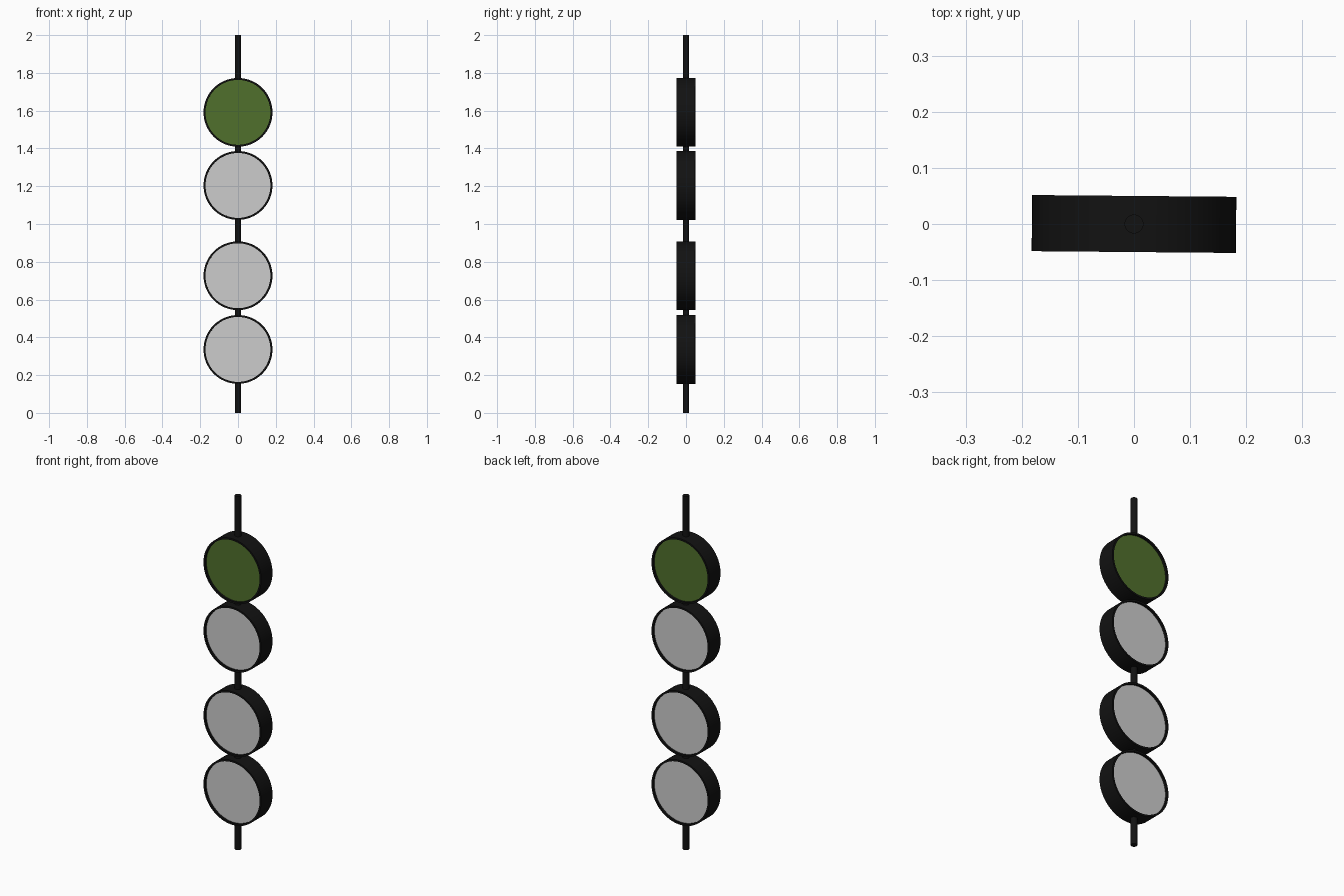
import bpy, bmesh, math
from mathutils import Matrix

if "Cube" in bpy.data.objects:
    bpy.data.objects.remove(bpy.data.objects["Cube"])


def material(name, rgb):
    m = bpy.data.materials.new(name)
    m.diffuse_color = (*rgb, 1)
    m.use_nodes = True
    m.node_tree.nodes["Principled BSDF"].inputs["Base Color"].default_value = m.diffuse_color
    return m


black = material("black casing", (0.006, 0.006, 0.006))
green = material("green lens", (0.08, 0.16, 0.025))
grey = material("pale grey lens", (0.6, 0.6, 0.6))

R, HALF, RIM, RECESS = 0.182, 0.05, 0.01, 0.012


def finish(bm, name, mats):
    me = bpy.data.meshes.new(name)
    bm.normal_update()
    bm.to_mesh(me)
    bm.free()
    ob = bpy.data.objects.new(name, me)
    bpy.context.collection.objects.link(ob)
    for m in mats:
        me.materials.append(m)
    bpy.context.view_layer.objects.active = ob
    ob.select_set(True)
    bpy.ops.object.shade_smooth_by_angle(angle=math.radians(30))
    ob.select_set(False)
    return ob


# Round two-sided lamp: casing drum with a recessed lens on both faces
def lamp(name, z, lens):
    bm = bmesh.new()
    bmesh.ops.create_cone(bm, cap_ends=True, segments=64, radius1=R, radius2=R,
                          depth=2 * HALF, matrix=Matrix.Rotation(math.pi / 2, 4, 'X'))
    bm.normal_update()
    for cap in [f for f in bm.faces if len(f.verts) > 4]:
        bmesh.ops.inset_region(bm, faces=[cap], thickness=RIM)
        wall = bmesh.ops.extrude_discrete_faces(bm, faces=[cap])["faces"][0]
        shift = -math.copysign(RECESS, wall.calc_center_median().y)
        bmesh.ops.translate(bm, verts=wall.verts[:], vec=(0, shift, 0))
        wall.material_index = 1
    ob = finish(bm, name, [black, lens])
    ob.location.z = z
    ob.rotation_euler.z = math.radians(-0.5)


lamp("top_green_lamp", 1.591, green)
for label, z in (("upper", 1.204), ("middle", 0.726), ("lower", 0.336)):
    lamp(label + "_grey_lamp", z, grey)

# Upright pole running through all lamps
bm = bmesh.new()
bmesh.ops.create_cone(bm, cap_ends=True, segments=32, radius1=0.017, radius2=0.017,
                      depth=2, matrix=Matrix.Translation((0, 0, 1)))
finish(bm, "pole", [black])
